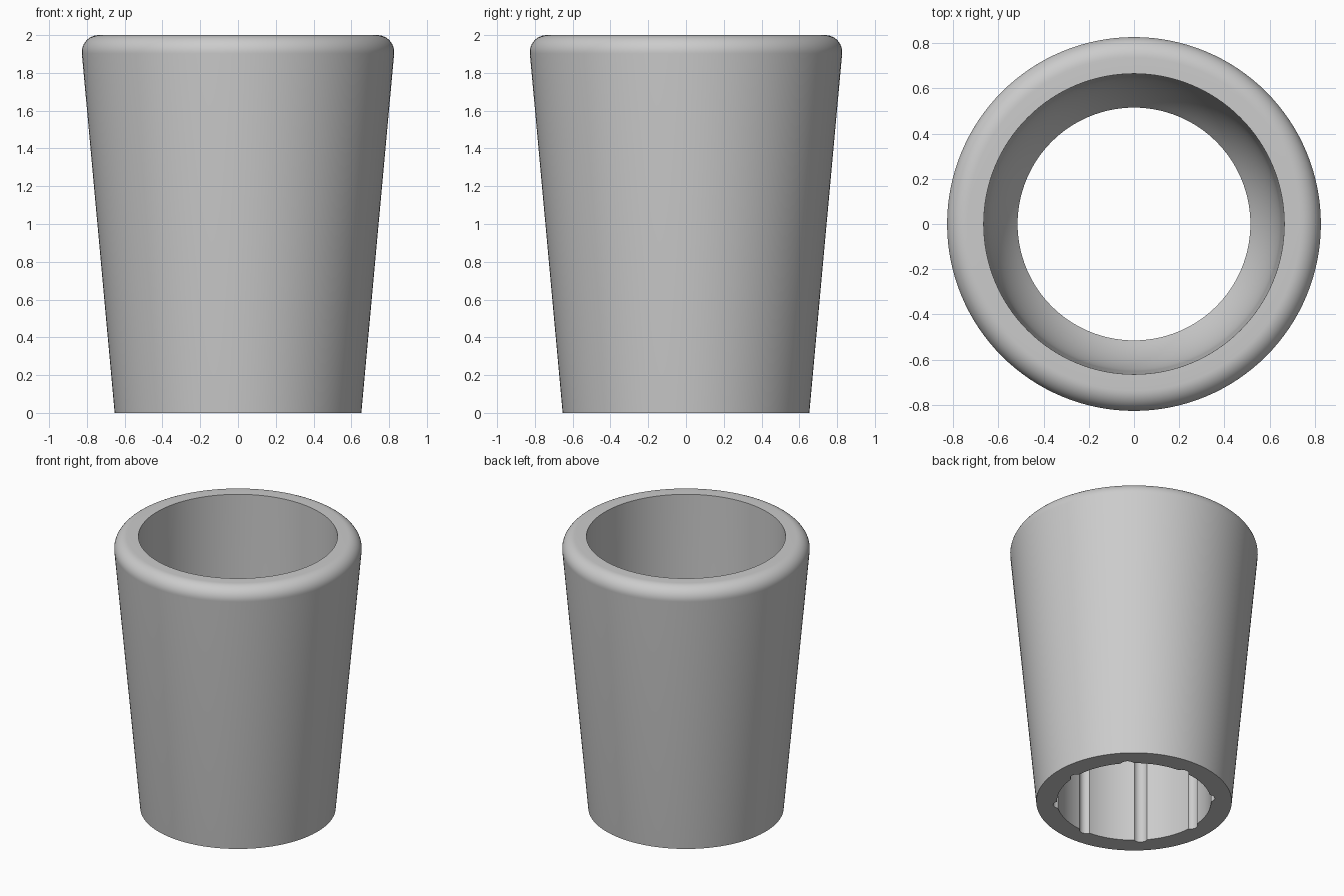
import bpy, bmesh, math

default = bpy.data.objects.get("Cube")
if default:
    bpy.data.objects.remove(default, do_unlink=True)

SEGMENTS = 128
THROAT_R, THROAT_Z = 0.515, 0.72
CAVITY_R, CAVITY_Z = 0.65, 1.1
LIP_R = 0.09

grey = bpy.data.materials.new("plain grey")
grey.use_nodes = True
grey.diffuse_color = (0.6, 0.6, 0.6, 1)
grey.node_tree.nodes["Principled BSDF"].inputs["Base Color"].default_value = (0.6, 0.6, 0.6, 1)


def make_object(name, bm):
    bmesh.ops.recalc_face_normals(bm, faces=bm.faces)
    mesh = bpy.data.meshes.new(name)
    bm.to_mesh(mesh)
    bm.free()
    mesh.materials.append(grey)
    obj = bpy.data.objects.new(name, mesh)
    bpy.context.collection.objects.link(obj)
    return obj


# Tapered outside with a rounded lip
profile = [(THROAT_R, 0), (0.653, 0)]
for i in range(13):
    a = math.radians(-5 + 95 * i / 12)
    profile.append((0.737 + LIP_R * math.cos(a), 2 - LIP_R + LIP_R * math.sin(a)))

# Upper cavity, narrowing in a bowl to the throat
profile.append((0.665, 2))
end = math.acos(THROAT_R / CAVITY_R)
for i in range(13):
    a = end * i / 12
    drop = (CAVITY_Z - THROAT_Z) * math.sin(a) / math.sin(end)
    profile.append((CAVITY_R * math.cos(a), CAVITY_Z - drop))

# Revolve the closed profile into the sleeve
bm = bmesh.new()
rings = []
for r, z in profile:
    rings.append([bm.verts.new((r * math.cos(t), r * math.sin(t), z))
                  for t in (math.tau * k / SEGMENTS for k in range(SEGMENTS))])
for ring, following in zip(rings, rings[1:] + rings[:1]):
    for k in range(SEGMENTS):
        n = (k + 1) % SEGMENTS
        bm.faces.new((ring[k], ring[n], following[n], following[k]))
sleeve = make_object("tapered_sleeve", bm)

# Eight blind grooves in the lower socket
bm = bmesh.new()
for k in range(8):
    t = math.tau * k / 8
    made = bmesh.ops.create_cone(bm, cap_ends=True, segments=24,
                                 radius1=0.047, radius2=0.047, depth=0.8)
    bmesh.ops.translate(bm, verts=made["verts"],
                        vec=(0.495 * math.cos(t), 0.495 * math.sin(t), 0.26))
cutter = make_object("groove_cutter", bm)
cutter.hide_render = True

cut = sleeve.modifiers.new("grooves", 'BOOLEAN')
cut.operation = 'DIFFERENCE'
cut.solver = 'EXACT'
cut.object = cutter

bpy.ops.object.select_all(action='DESELECT')
sleeve.select_set(True)
bpy.context.view_layer.objects.active = sleeve
bpy.ops.object.modifier_apply(modifier=cut.name)
bpy.data.objects.remove(cutter, do_unlink=True)
bpy.ops.object.shade_smooth_by_angle(angle=math.radians(30))
